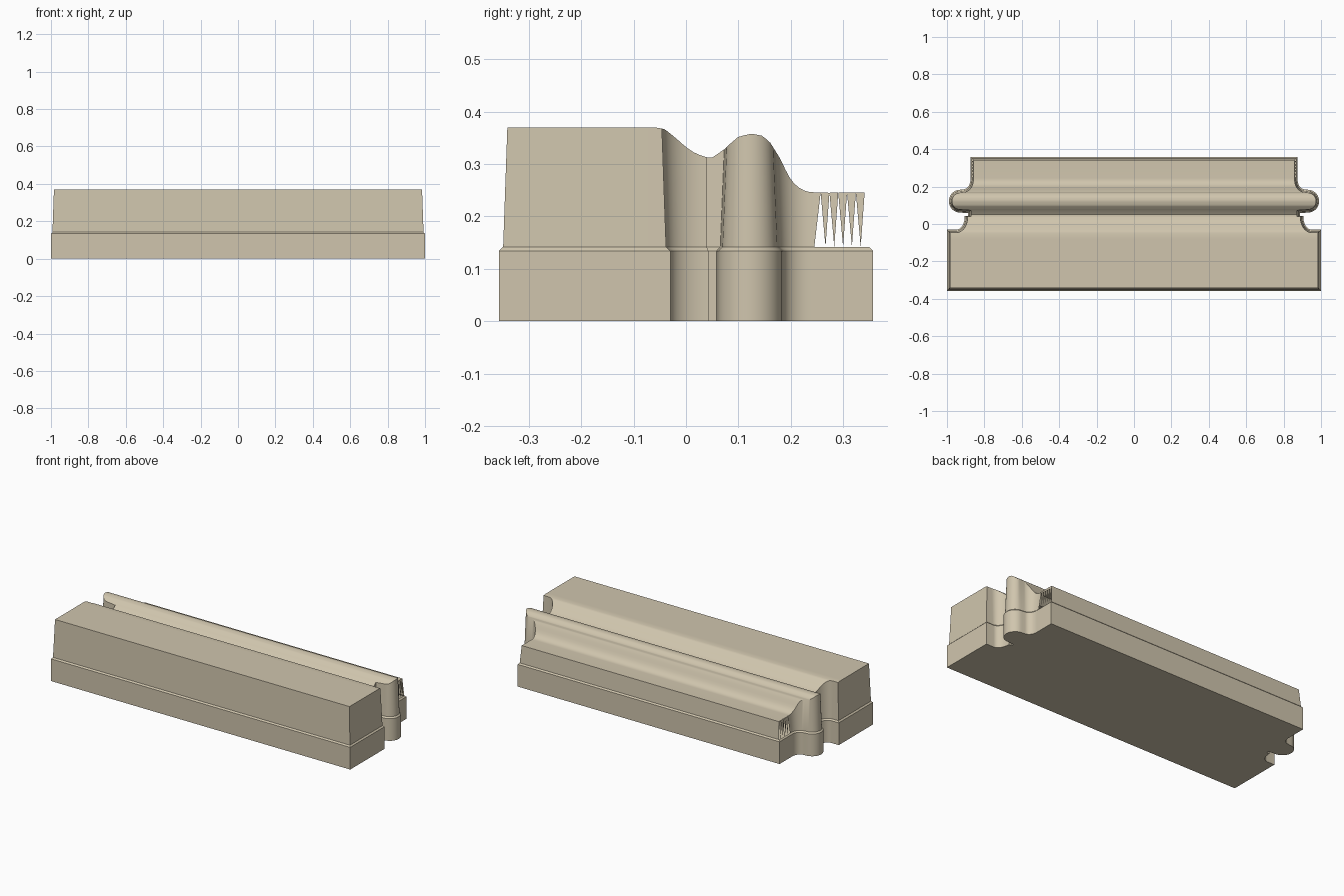
import bpy, bmesh, math
from mathutils import Vector

if "Cube" in bpy.data.objects:
    bpy.data.objects.remove(bpy.data.objects["Cube"])

stone = bpy.data.materials.new("warm_stone")
stone.diffuse_color = (0.63, 0.56, 0.42, 1)
stone.use_nodes = True
stone.node_tree.nodes["Principled BSDF"].inputs["Base Color"].default_value = stone.diffuse_color


def arc(cx, cy, rx, ry, a0, a1, n):
    """Points on an elliptical arc, angles in degrees."""
    out = []
    for i in range(n + 1):
        t = math.radians(a0 + (a1 - a0) * i / n)
        out.append((cx + rx * math.cos(t), cy + ry * math.sin(t)))
    return out


# Right half of the plan outline, front to back: block, cove, slot, round, cove, fillet
HALF = [(1, -.357), (1, -.08), (1, -.06), (1, -.03)]
HALF += arc(.95, .04, .045, .07, 270, 180, 10)
HALF += [(.905, .043), (.887, .043), (.887, .05), (.887, .058)]
HALF += arc(.93, .122, .06, .061, -90, 90, 18)
HALF += arc(.915, .235, .04, .05, 270, 180, 10)
HALF += [(.875, .245), (.875, .357)]

# Height of the moulded top along its depth
TOP = [(-.36, .37), (-.055, .37), (-.04, .366), (-.02, .35), (0, .332), (.02, .319),
       (.045, .311), (.06, .315), (.08, .335), (.1, .352), (.125, .358), (.145, .354),
       (.16, .342), (.18, .31), (.195, .278), (.21, .258), (.23, .247), (.26, .245), (.36, .246)]


def top_z(y):
    for (y0, z0), (y1, z1) in zip(TOP, TOP[1:]):
        if y <= y1:
            return z0 + (z1 - z0) * (y - y0) / (y1 - y0)
    return TOP[-1][1]


def inset(d):
    """Outline moved inward by d, kept in order from front to back."""
    pts = [Vector((0, HALF[0][1]))] + [Vector(p) for p in HALF] + [Vector((0, HALF[-1][1]))]
    out, last = [], -1
    for a, b, c in zip(pts, pts[1:], pts[2:]):
        d0, d1 = (b - a).normalized(), (c - b).normalized()
        n0, n1 = Vector((d0.y, -d0.x)), Vector((d1.y, -d1.x))
        p = b - (n0 + n1) * d / max(1 + n0.dot(n1), .6)
        last = max(last, p.y)
        out.append((p.x, last))
    return out


def ring(bm, pts, height):
    """Closed ring, right half front to back and left half back to front."""
    loop = pts + [(-x, y) for x, y in reversed(pts)]
    return [bm.verts.new((x, y, height(y))) for x, y in loop]


def walls(bm, low, high, skip=()):
    n = len(low)
    for i in range(n):
        j = (i + 1) % n
        if i not in skip:
            bm.faces.new((low[i], low[j], high[j], high[i]))


def finish(bm, name):
    mesh = bpy.data.meshes.new(name)
    bm.to_mesh(mesh)
    bm.free()
    mesh.materials.append(stone)
    mesh.shade_smooth()
    mesh.set_sharp_from_angle(angle=math.radians(32))
    bpy.context.collection.objects.link(bpy.data.objects.new(name, mesh))


N = len(HALF)

# Straight-sided base with a small sloped ledge
bm = bmesh.new()
r0 = ring(bm, HALF, lambda y: 0)
r1 = ring(bm, HALF, lambda y: .134)
r2 = ring(bm, inset(.008), lambda y: .142)
walls(bm, r0, r1)
walls(bm, r1, r2)
bm.faces.new(list(reversed(r0)))
finish(bm, "base_block")

# Tapered upper body, with the rear end walls left open for the teeth
bm = bmesh.new()
lo, hi = inset(.008), inset(.016)
b = ring(bm, lo, lambda y: .142)
t = ring(bm, hi, top_z)
walls(bm, b, t, skip=(N - 2, N))
for i in range(N - 1):
    if hi[i + 1][1] - hi[i][1] > 1e-5:
        bm.faces.new((t[i], t[i + 1], t[2 * N - 2 - i], t[2 * N - 1 - i]))
finish(bm, "upper_body")

# Jagged teeth hanging at both rear ends
bm = bmesh.new()
xt, xb = hi[-1][0], lo[-1][0]
y0, y1, count = .257, hi[-1][1], 5
step = (y1 - y0) / count
for s in (1, -1):
    tris = [(hi[-2][1], y0, lo[-2][1])]
    tris += [(y0 + k * step, y0 + (k + 1) * step, y0 + (k + .55) * step) for k in range(count)]
    for ya, yb, tip in tris:
        v = [bm.verts.new(p) for p in ((s * xb, tip, .142), (s * xt, yb, top_z(yb)), (s * xt, ya, top_z(ya)))]
        bm.faces.new(v if s > 0 else v[::-1])
finish(bm, "end_teeth")
